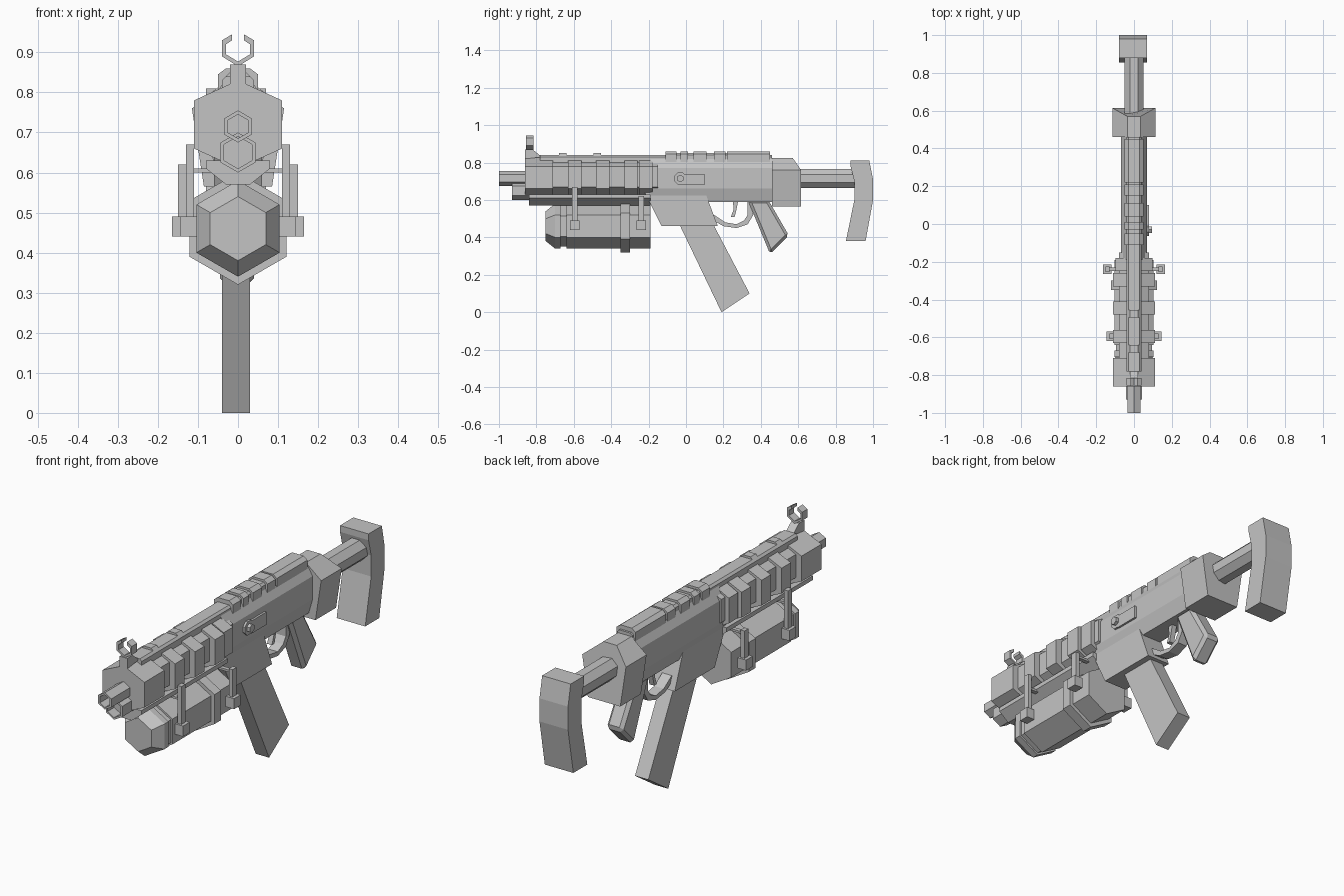
import bpy, bmesh, math
from mathutils import Vector

cube = bpy.data.objects.get("Cube")
if cube:
    bpy.data.objects.remove(cube, do_unlink=True)

grey = bpy.data.materials.new("plain grey")
grey.use_nodes = True
COLOUR = (0.55, 0.55, 0.55, 1)
grey.diffuse_color = COLOUR
grey.node_tree.nodes["Principled BSDF"].inputs["Base Color"].default_value = COLOUR


def finish(name, bm):
    bmesh.ops.recalc_face_normals(bm, faces=bm.faces)
    mesh = bpy.data.meshes.new(name)
    bm.to_mesh(mesh)
    bm.free()
    mesh.materials.append(grey)
    obj = bpy.data.objects.new(name, mesh)
    bpy.context.collection.objects.link(obj)
    return obj


def loft(name, rings, bore=None):
    """Skin matching rings of points; bore = (wall, depth) hollows the first cap."""
    bm = bmesh.new()
    loops = [[bm.verts.new(p) for p in ring] for ring in rings]
    n = len(loops[0])
    first = bm.faces.new(loops[0])
    bm.faces.new(loops[-1])
    for a, b in zip(loops, loops[1:]):
        for i in range(n):
            j = (i + 1) % n
            bm.faces.new((a[i], a[j], b[j], b[i]))
    bmesh.ops.recalc_face_normals(bm, faces=bm.faces)
    if bore:
        bmesh.ops.inset_individual(bm, faces=[first], thickness=bore[0])
        hole = bmesh.ops.extrude_face_region(bm, geom=[first])
        bmesh.ops.delete(bm, geom=[first], context='FACES_ONLY')
        verts = [v for v in hole["geom"] if isinstance(v, bmesh.types.BMVert)]
        bmesh.ops.translate(bm, verts=verts, vec=(0, bore[1], 0))
    return finish(name, bm)


def along_y(name, xz, y0, y1, bore=None):
    return loft(name, [[(x, y, z) for x, z in xz] for y in (y0, y1)], bore)


def along_x(name, yz, x0, x1):
    return loft(name, [[(x, y, z) for y, z in yz] for x in (x0, x1)])


def box(name, x0, x1, y0, y1, z0, z1):
    return along_y(name, [(x0, z0), (x1, z0), (x1, z1), (x0, z1)], y0, y1)


def ngon(r, zc, n=6, turn=90):
    angles = [math.radians(turn + 360 * i / n) for i in range(n)]
    return [(r * math.cos(a), zc + r * math.sin(a)) for a in angles]


def mirrored(half):
    """Close a right-hand profile (top to bottom) with its mirror image."""
    return half + [(-x, z) for x, z in reversed(half) if x > 0]


# Barrel and gas tube
along_y("barrel", ngon(0.04, 0.715), -1.0, -0.8, (0.01, 0.08))
along_y("gas_tube", ngon(0.05, 0.65), -0.93, -0.8, (0.01, 0.05))

# Handguard: slim core with wide ribs
guard = mirrored([(0, 0.83), (0.11, 0.78), (0.11, 0.66), (0, 0.61)])
core = mirrored([(0, 0.82), (0.08, 0.78), (0.08, 0.67), (0, 0.62)])
along_y("handguard_core", core, -0.84, -0.15)
for i, (a, b) in enumerate([(-0.86, -0.71), (-0.63, -0.56), (-0.48, -0.41),
                            (-0.33, -0.26), (-0.25, -0.18)]):
    if i < 4:
        along_y(f"handguard_rib_{i + 1}", guard, a, b)
    else:
        along_y("handguard_collar", [(x * 0.9, z) for x, z in guard], a, b)

# Rail beneath the handguard
along_y("lower_rail", mirrored([(0.08, 0.63), (0.08, 0.61), (0.03, 0.57)]), -0.84, -0.19)

# Underslung tube with tapered nose, groove and band
sections = [(-0.75, 0.08), (-0.7, 0.12), (-0.67, 0.12), (-0.67, 0.11),
            (-0.64, 0.11), (-0.64, 0.12), (-0.19, 0.12)]
loft("lower_tube", [[(x, y, z) for x, z in ngon(r, 0.46)] for y, r in sections])
along_y("lower_tube_band", ngon(0.14, 0.46), -0.35, -0.3)

# Side clamps with feet, joined by cross bars
for end, y, inner, outer, top, foot in [("front", -0.595, 0.11, 0.13, 0.67, 0.145),
                                        ("rear", -0.24, 0.13, 0.15, 0.62, 0.165)]:
    box(f"{end}_cross_bar", -inner, inner, y - 0.01, y + 0.01, 0.6, 0.61)
    for side, s in (("left", 1), ("right", -1)):
        xs = sorted((s * inner, s * outer))
        box(f"{end}_{side}_clamp", *xs, y - 0.015, y + 0.015, 0.46, top)
        xs = sorted((s * (inner - 0.01), s * foot))
        box(f"{end}_{side}_clamp_foot", *xs, y - 0.025, y + 0.025, 0.44, 0.49)

# Receiver and long top rail
along_y("receiver", mirrored([(0.04, 0.82), (0.07, 0.77), (0.07, 0.66), (0.05, 0.59)]), -0.19, 0.47)
along_y("top_rail", mirrored([(0.03, 0.84), (0.04, 0.83), (0.04, 0.78)]), -0.78, 0.46)
for i, y in enumerate((-0.66, -0.475)):
    along_y(f"top_rail_stud_{i + 1}", mirrored([(0.02, 0.85), (0.04, 0.83)]), y - 0.02, y + 0.02)

# Raised sight rail in segments
along_y("sight_rail_core", mirrored([(0.03, 0.85), (0.04, 0.84), (0.04, 0.79)]), -0.1, 0.45)
segment = mirrored([(0.03, 0.86), (0.05, 0.845), (0.05, 0.79)])
for i, (a, b) in enumerate([(-0.11, -0.05), (-0.03, 0.01), (0.04, 0.11), (0.15, 0.21), (0.22, 0.45)]):
    along_y(f"sight_rail_segment_{i + 1}", segment, a, b)

# Front sight: sloped base and open ring
along_x("front_sight_base", [(-0.86, 0.82), (-0.86, 0.87), (-0.82, 0.87), (-0.77, 0.83)], -0.02, 0.02)
outer = [(-0.015, 0.945), (-0.04, 0.93), (-0.04, 0.89), (0, 0.865), (0.04, 0.89), (0.04, 0.93), (0.015, 0.945)]
inner = [(0.015, 0.93), (0.03, 0.92), (0.03, 0.895), (0, 0.877), (-0.03, 0.895), (-0.03, 0.92), (-0.015, 0.93)]
along_y("front_sight_ring", outer + inner, -0.855, -0.815)

# Bolt plate and knob on the left side
box("bolt_plate", 0.06, 0.08, -0.02, 0.1, 0.68, 0.74)
along_x("bolt_knob", [(x - 0.03, z) for x, z in ngon(0.035, 0.715, 8, 22.5)], 0.06, 0.08)
along_x("bolt_handle", [(x - 0.03, z) for x, z in ngon(0.02, 0.715)], 0.07, 0.095)

# Magazine well and magazine
along_x("magazine_well", [(-0.22, 0.64), (-0.19, 0.7), (0.08, 0.7), (0.17, 0.46), (-0.13, 0.46)], -0.06, 0.06)
along_x("magazine", [(-0.05, 0.5), (0.13, 0.5), (0.34, 0.1), (0.19, 0)], -0.04, 0.03)

# Trigger and its guard
bow_out = [(0.13, 0.5), (0.2, 0.46), (0.27, 0.45), (0.33, 0.47), (0.36, 0.52), (0.35, 0.6)]
bow_in = [(0.33, 0.6), (0.33, 0.52), (0.31, 0.49), (0.27, 0.47), (0.21, 0.48), (0.15, 0.52)]
along_x("trigger_guard", bow_out + bow_in, -0.03, 0.02)
along_x("trigger", [(0.25, 0.6), (0.28, 0.6), (0.27, 0.55), (0.26, 0.51), (0.24, 0.51), (0.255, 0.55)], -0.015, 0.01)

# Pistol grip with bevelled edges
grip = along_x("pistol_grip", [(0.33, 0.6), (0.44, 0.6), (0.55, 0.41), (0.45, 0.31)], -0.045, 0.04)
bevel = grip.modifiers.new("bevel", 'BEVEL')
bevel.width = 0.015
bevel.segments = 1

# Rear block: wide shoulders, narrow ridge that slopes down at the back
block = [(0.035, 0.825), (0.115, 0.76), (0.085, 0.565)]
front = [(x, 0.46, z) for x, z in mirrored(block)]
back = [(x, 0.57 if z > 0.8 else 0.615, z) for x, z in mirrored(block)]
loft("rear_block", [front, back])

# Stock tube and butt
along_y("stock_tube", ngon(0.055, 0.715, 8, 22.5), 0.58, 0.93)
along_x("butt", [(0.88, 0.81), (0.98, 0.81), (1.0, 0.71), (1.0, 0.6), (0.96, 0.38),
                 (0.855, 0.38), (0.9, 0.6), (0.9, 0.7), (0.88, 0.78)], -0.08, 0.07)
